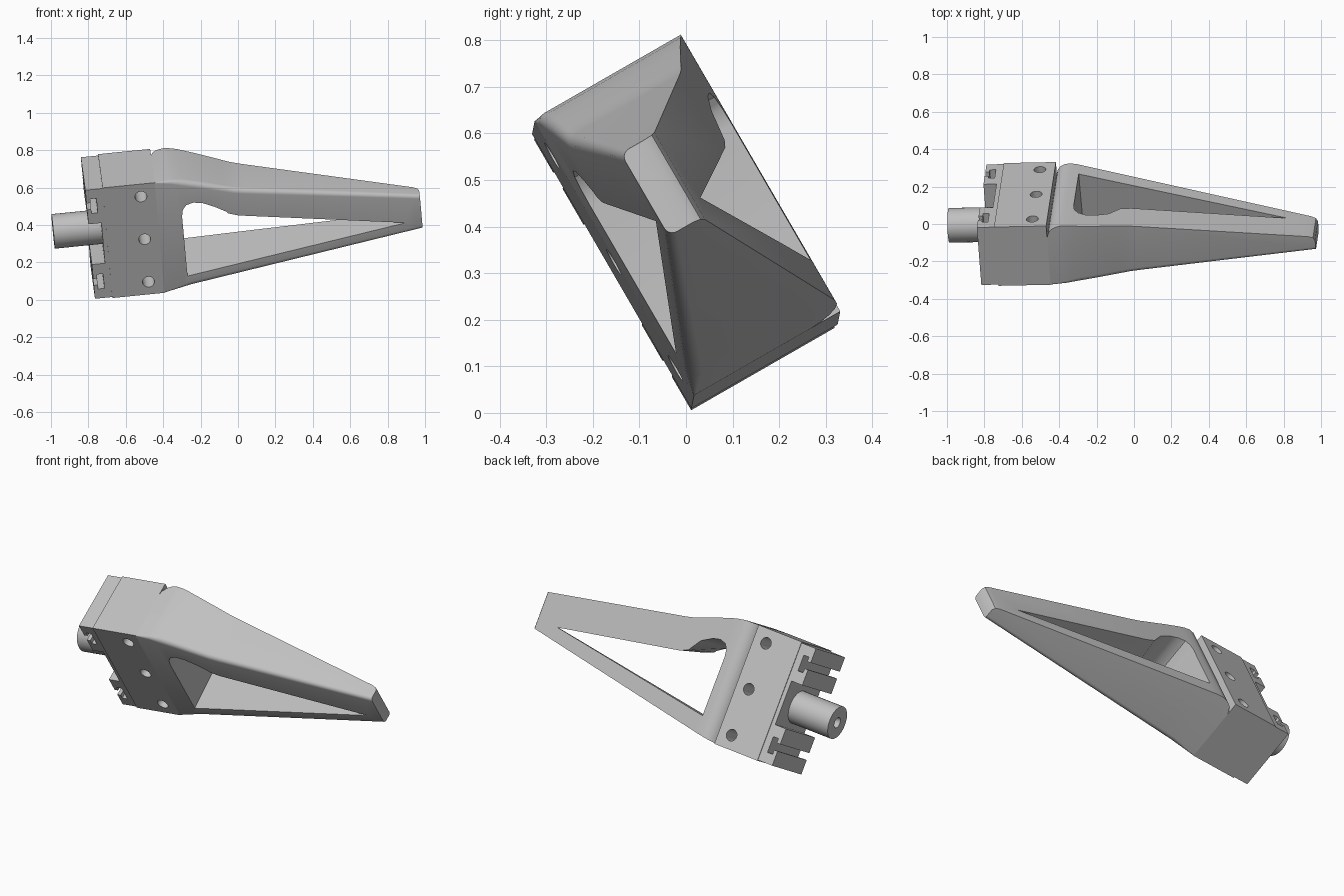
import bpy, bmesh, math
from mathutils import Matrix, Vector

if "Cube" in bpy.data.objects:
    bpy.data.objects.remove(bpy.data.objects["Cube"])

# Tilted frame: local x runs along the finger, y through its depth, z across its width
U = Vector((0.9948, 0.02, 0.1)).normalized()
D = Vector((-0.067, 0.866, 0.497))
D = (D - U * D.dot(U)).normalized()
W = U.cross(D)
FRAME = Matrix((U, D, W)).transposed().to_4x4()

grey = bpy.data.materials.new("light_grey")
grey.diffuse_color = (0.53, 0.53, 0.53, 1)
grey.use_nodes = True
grey.node_tree.nodes["Principled BSDF"].inputs["Base Color"].default_value = grey.diffuse_color


def make(name, bm):
    bmesh.ops.recalc_face_normals(bm, faces=bm.faces)
    me = bpy.data.meshes.new(name)
    bm.to_mesh(me)
    bm.free()
    me.materials.append(grey)
    ob = bpy.data.objects.new(name, me)
    ob.matrix_world = FRAME
    bpy.context.collection.objects.link(ob)
    return ob


def loft(name, rings):
    """Skin a list of equal-length point rings and cap both ends."""
    bm = bmesh.new()
    rows = [[bm.verts.new(p) for p in r] for r in rings]
    n = len(rows[0])
    for a, b in zip(rows, rows[1:]):
        for i in range(n):
            j = (i + 1) % n
            bm.faces.new((a[i], a[j], b[j], b[i]))
    bm.faces.new(rows[0])
    bm.faces.new(rows[-1])
    return make(name, bm)


def box(name, x, y, z):
    return loft(name, [[(s, y[0], z[0]), (s, y[1], z[0]),
                        (s, y[1], z[1]), (s, y[0], z[1])] for s in x])


def cylinder(name, radius, length, centre, axis):
    bm = bmesh.new()
    m = Matrix.Translation(centre) @ Matrix.Rotation(math.pi / 2, 4, axis)
    bmesh.ops.create_cone(bm, cap_ends=True, segments=32, radius1=radius,
                          radius2=radius, depth=length, matrix=m)
    return make(name, bm)


def cut(ob, cutters):
    bpy.context.view_layer.objects.active = ob
    for c in cutters:
        mod = ob.modifiers.new("cut", 'BOOLEAN')
        mod.operation, mod.solver, mod.object = 'DIFFERENCE', 'EXACT', c
        bpy.ops.object.modifier_apply(modifier=mod.name)
        bpy.data.objects.remove(c)


def interp(table, s):
    for (a, p), (b, q) in zip(table, table[1:]):
        if s <= b:
            return p + (q - p) * (s - a) / (b - a)
    return table[-1][1]


Y0, Y1, Z0, Z1 = 0.06, 0.423, 0.054, 0.737
YC, ZC = 0.242, 0.395

# Finger: tapered beam with rounded front edges and a rounded heel at the back
top = [(-.387, .737), (-.30, .735), (-.24, .725), (-.15, .70), (-.02, .66),
       (.03, .644), (.09, .632), (1.02, .476)]
bottom = [(-.387, Z0), (1.02, .27)]
front = [(-.387, Y0), (1.02, .09)]
back = [(-.387, .35), (-.38, .375), (-.365, .397), (-.34, .413), (-.31, .42),
        (-.27, .417), (.985, .178), (1.01, .168), (1.02, .15)]
radius = [(-.387, .004), (-.24, .028), (1.02, .02)]
rings = []
for s in sorted({p[0] for p in top + back}):
    hi, lo, f, b, r = (interp(t, s) for t in (top, bottom, front, back, radius))
    ring = [(s, b, lo), (s, b, hi)]
    for k in range(6):
        a = k * math.pi / 10
        ring.append((s, f + r - r * math.sin(a), hi - r + r * math.cos(a)))
    for k in range(6):
        a = k * math.pi / 10
        ring.append((s, f + r - r * math.cos(a), lo + r - r * math.sin(a)))
    rings.append(ring)
finger = loft("finger", rings)

# Window through the finger, narrowing towards the back
window = []
for y, low, tip, tip_z, up in ((0, .135, .985, .318, .485), (.46, .176, .709, .322, .44)):
    pts = [(-.256, low), (tip, tip_z), (.045, up), (-.01, up + .02), (-.08, .548),
           (-.14, .578), (-.19, .588), (-.23, .577), (-.25, .55), (-.257, .51)]
    window.append([(s, y, z) for s, z in pts])
cut(finger, [loft("window_cutter", window)])

# Base block with three bolt holes
base = box("base_block", (-.667, -.387), (Y0, Y1), (Z0, Z1))
cut(base, [cylinder("bolt_cutter", .032, .6, (-.467, YC, ZC + k * .264), 'X')
           for k in (-1, 0, 1)])

# Rear plate: two lugs, each with a T slot running through the depth
plate = box("rear_plate", (-.76, -.667), (Y0 + .004, Y1 - .004), (Z0 + .004, Z1 - .006))
cutters = [box("gap_cutter", (-.9, -.69), (0, .5), (.27, .52))]
for z in (.161, .629):
    cutters.append(box("slot_neck_cutter", (-.9, -.72), (0, .5), (z - .02, z + .02)))
    cutters.append(box("slot_cutter", (-.738, -.705), (0, .5), (z - .045, z + .045)))
cut(plate, cutters)

# Round peg with a centre bore
peg = cylinder("peg", .093, .267, (-.8135, YC, ZC), 'Y')
cut(peg, [cylinder("bore_cutter", .03, .3, (-.947, YC, ZC), 'Y')])

for ob in (finger, base, plate, peg):
    bpy.ops.object.select_all(action='DESELECT')
    ob.select_set(True)
    bpy.context.view_layer.objects.active = ob
    bpy.ops.object.shade_smooth_by_angle(angle=math.radians(30))
